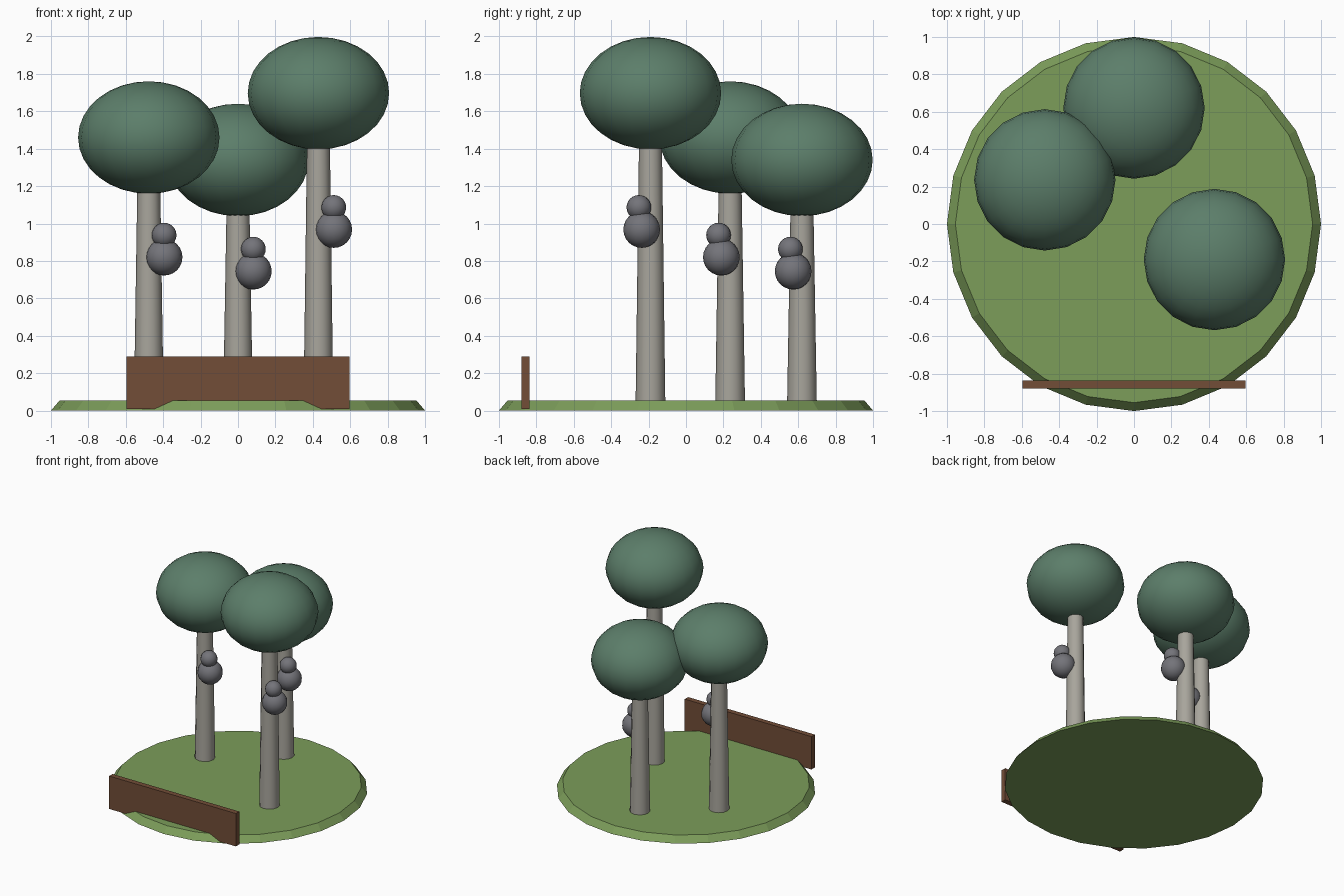
import bpy
import math

if "Cube" in bpy.data.objects:
    bpy.data.objects.remove(bpy.data.objects["Cube"])


def material(name, srgb):
    m = bpy.data.materials.new(name)
    lin = [((c / 255 + 0.055) / 1.055) ** 2.4 for c in srgb]
    m.diffuse_color = (*lin, 1)
    m.use_nodes = True
    m.node_tree.nodes["Principled BSDF"].inputs["Base Color"].default_value = m.diffuse_color
    return m


GRASS = material("grass green", (124, 157, 90))
LEAF = material("leaf green", (92, 126, 106))
BARK = material("pale bark", (168, 165, 156))
FUR = material("grey fur", (116, 116, 122))
WOOD = material("brown wood", (114, 77, 55))


def finish(name, mat, smooth=True):
    ob = bpy.context.object
    ob.name = name
    ob.data.materials.append(mat)
    bpy.ops.object.transform_apply(location=False, rotation=True, scale=True)
    if smooth:
        bpy.ops.object.shade_smooth_by_angle(angle=math.radians(40))
    return ob


def ball(name, mat, loc, r, squash=1.0, segs=16, rings=12):
    bpy.ops.mesh.primitive_uv_sphere_add(segments=segs, ring_count=rings, radius=r, location=loc)
    bpy.context.object.scale.z = squash
    finish(name, mat)


def cone(name, mat, x, y, r1, r2, z0, z1, sides, smooth=True, turn=0.0):
    bpy.ops.mesh.primitive_cone_add(vertices=sides, radius1=r1, radius2=r2, depth=z1 - z0,
                                    location=(x, y, (z0 + z1) / 2), rotation=(0, 0, turn))
    finish(name, mat, smooth)


# Round grass base with a bevelled rim
cone("grass_base", GRASS, 0, 0, 1.0, 0.955, 0, 0.053, 24, smooth=False)

# Trees: x, y, crown centre height, animal body height
trees = [(-0.477, 0.236, 1.46, 0.82),
         (0.43, -0.19, 1.697, 0.968),
         (0.0, 0.62, 1.34, 0.745)]
for i, (x, y, crown, body) in enumerate(trees, 1):
    cone(f"trunk_{i}", BARK, x, y, 0.08, 0.061, 0.001, crown - 0.24, 12)
    ball(f"crown_{i}", LEAF, (x, y, crown), 0.378, 0.795, 20, 16)
    # Small round animal clinging to the trunk
    ball(f"animal_body_{i}", FUR, (x + 0.082, y - 0.047, body), 0.098)
    ball(f"animal_head_{i}", FUR, (x + 0.082, y - 0.062, body + 0.118), 0.066)

# Wooden fence board at the front
bpy.ops.mesh.primitive_cube_add(size=1, location=(0, -0.858, 0.148))
bpy.context.object.scale = (1.194, 0.045, 0.28)
finish("fence_board", WOOD, smooth=False)
